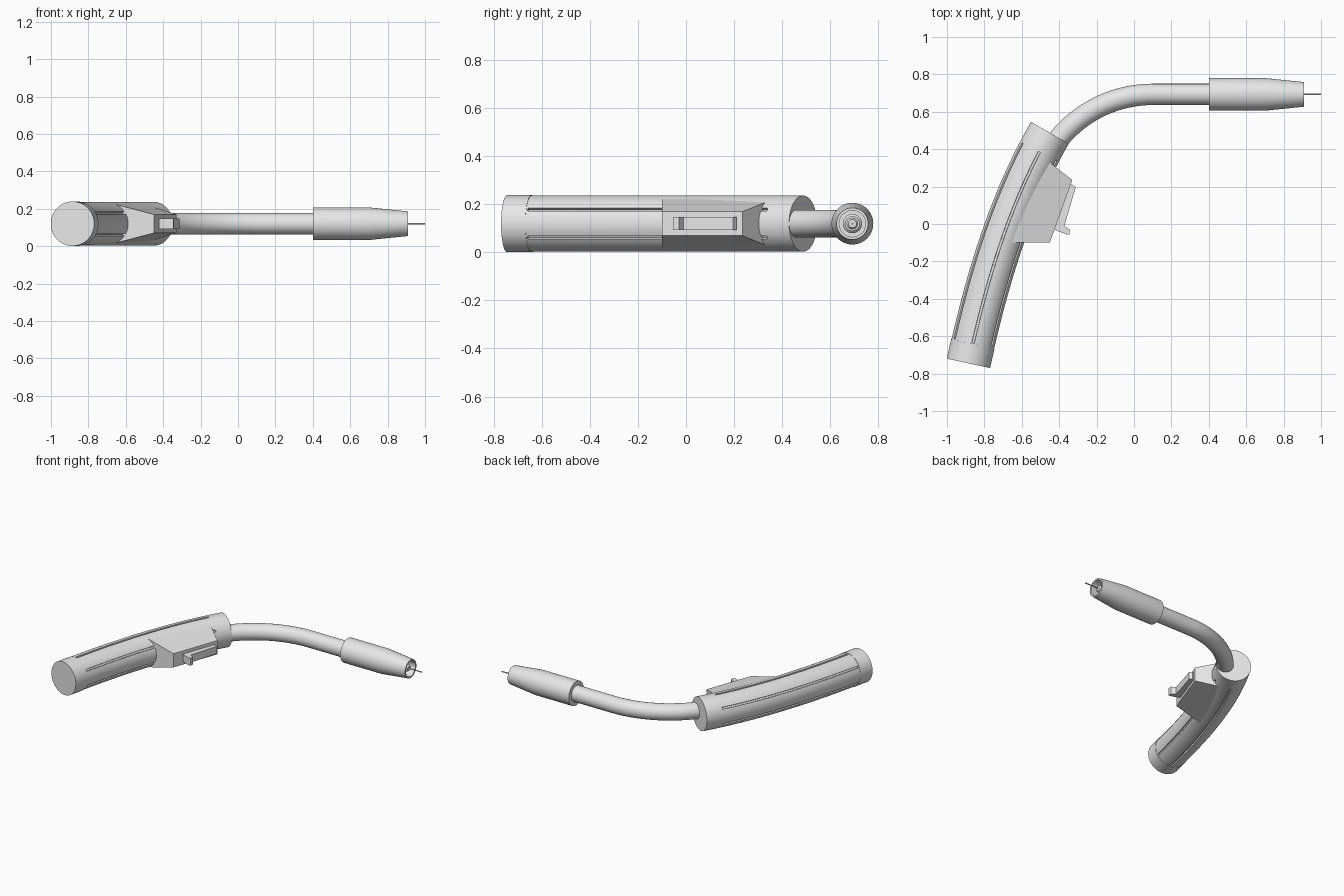
import bpy, bmesh, math
from mathutils import Vector

if "Cube" in bpy.data.objects:
    bpy.data.objects.remove(bpy.data.objects["Cube"], do_unlink=True)

ZC = 0.12          # height of the centre plane
NOZZLE_Y = 0.693   # axis of the nozzle and wire

grey = bpy.data.materials.new("plain grey")
grey.use_nodes = True
colour = (0.8, 0.8, 0.8, 1)
grey.diffuse_color = colour
grey.node_tree.nodes["Principled BSDF"].inputs["Base Color"].default_value = colour


def finish(bm, name, smooth=True):
    bmesh.ops.recalc_face_normals(bm, faces=bm.faces)
    mesh = bpy.data.meshes.new(name)
    bm.to_mesh(mesh)
    bm.free()
    mesh.materials.append(grey)
    ob = bpy.data.objects.new(name, mesh)
    bpy.context.collection.objects.link(ob)
    if smooth:
        bpy.ops.object.select_all(action='DESELECT')
        ob.select_set(True)
        bpy.context.view_layer.objects.active = ob
        bpy.ops.object.shade_smooth_by_angle(angle=math.radians(30))
    return ob


def skin(name, rings):
    """Join closed rings of points into a capped surface."""
    bm = bmesh.new()
    rows = [[bm.verts.new(p) for p in ring] for ring in rings]
    n = len(rows[0])
    for a, b in zip(rows, rows[1:]):
        for i in range(n):
            j = (i + 1) % n
            bm.faces.new((a[i], a[j], b[j], b[i]))
    bm.faces.new(rows[0])
    bm.faces.new(rows[-1])
    return finish(bm, name)


def ring(centre, heading, polar):
    """Ring around a heading in plan, from (angle, radius) pairs."""
    side = Vector((math.cos(heading), -math.sin(heading), 0))
    return [centre + side * (r * math.cos(a)) + Vector((0, 0, r * math.sin(a)))
            for a, r in polar]


def circle(r, n=40):
    return [(math.tau * i / n, r) for i in range(n)]


def turned(name, profile):
    """Turned part along x from (x, radius) pairs."""
    return skin(name, [ring(Vector((x, NOZZLE_Y, ZC)), math.pi / 2, circle(r))
                       for x, r in profile])


def prism(name, outline, halves):
    """Plan outline given a half thickness at each corner."""
    bm = bmesh.new()
    top = [bm.verts.new((x, y, ZC + h)) for (x, y), h in zip(outline, halves)]
    low = [bm.verts.new((x, y, ZC - h)) for (x, y), h in zip(outline, halves)]
    n = len(top)
    for i in range(n):
        j = (i + 1) % n
        bm.faces.new((top[i], top[j], low[j], low[i]))
    bm.faces.new(top)
    bm.faces.new(low)
    return finish(bm, name, smooth=False)


# Curved handle with a rear collar and six long grooves
start, end = Vector((-0.885, -0.745, ZC)), Vector((-0.45, 0.4875, ZC))
ha, hb = math.radians(12.3), math.radians(30)
reach = 0.436
c1 = start + reach * Vector((math.sin(ha), math.cos(ha), 0))
c2 = end - reach * Vector((math.sin(hb), math.cos(hb), 0))


def handle_ring(t, radius, groove):
    u = 1 - t
    p = u**3 * start + 3 * u * u * t * c1 + 3 * u * t * t * c2 + t**3 * end
    d = u * u * (c1 - start) + 2 * u * t * (c2 - c1) + t * t * (end - c2)
    polar = []
    for k in range(6):
        mid = math.radians(30 + 60 * k)
        for off in (-0.06, -0.055, 0.055, 0.06):
            polar.append((mid + off, radius - (groove if abs(off) < 0.058 else 0)))
        for s in range(1, 7):
            polar.append((mid + 0.06 + s * (math.pi / 3 - 0.12) / 7, radius))
    return ring(p, math.atan2(d.x, d.y), polar)


body, collar, depth = 0.117, 0.119, 0.012
g0, g1 = 0.085, 0.91
rings = [handle_ring(t, collar, 0) for t in (0, 0.04, 0.08)]
rings += [handle_ring(0.0801, body, 0), handle_ring(g0, body, 0)]
rings += [handle_ring(g0 + 0.0005 + (g1 - g0) * i / 32, body, depth) for i in range(33)]
rings += [handle_ring(t, body, 0) for t in (g1 + 0.001, 0.95, 1)]
skin("handle", rings)

# Bent neck tube running straight into the nozzle
bend, neck_r = 0.65, 0.057
neck = []
for i in range(33):
    a = math.radians(56) * (1 - i / 32)
    c = Vector((0.1 - bend * math.sin(a), NOZZLE_Y - bend * (1 - math.cos(a)), ZC))
    neck.append(ring(c, math.pi / 2 - a, circle(neck_r)))
neck.append(ring(Vector((0.5, NOZZLE_Y, ZC)), math.pi / 2, circle(neck_r)))
skin("neck", neck)

# Hollow tapered nozzle, contact tip and wire
turned("nozzle", [(0.4, 0.05), (0.4, 0.087), (0.7, 0.087), (0.908, 0.066),
                  (0.908, 0.055), (0.74, 0.055)])
turned("tip_holder", [(0.73, 0.04), (0.82, 0.04), (0.83, 0.03)])
turned("contact_tip", [(0.8, 0.024), (0.885, 0.024), (0.895, 0.017)])
turned("wire", [(0.85, 0.004), (1.0, 0.004)])

# Wedge-sided trigger housing
prism("trigger_housing",
      [(-0.66, -0.10), (-0.45, -0.10), (-0.33, 0.235), (-0.47, 0.345)],
      [0.105, 0.05, 0.05, 0.095])

# Trigger with a hooked lower end
trigger = [(-0.36, 0.21), (-0.328, 0.21), (-0.312, 0.195), (-0.372, -0.01),
           (-0.343, -0.03), (-0.345, -0.055), (-0.362, -0.055), (-0.415, -0.035),
           (-0.43, -0.02)]
prism("trigger", trigger, [0.027] * len(trigger))
